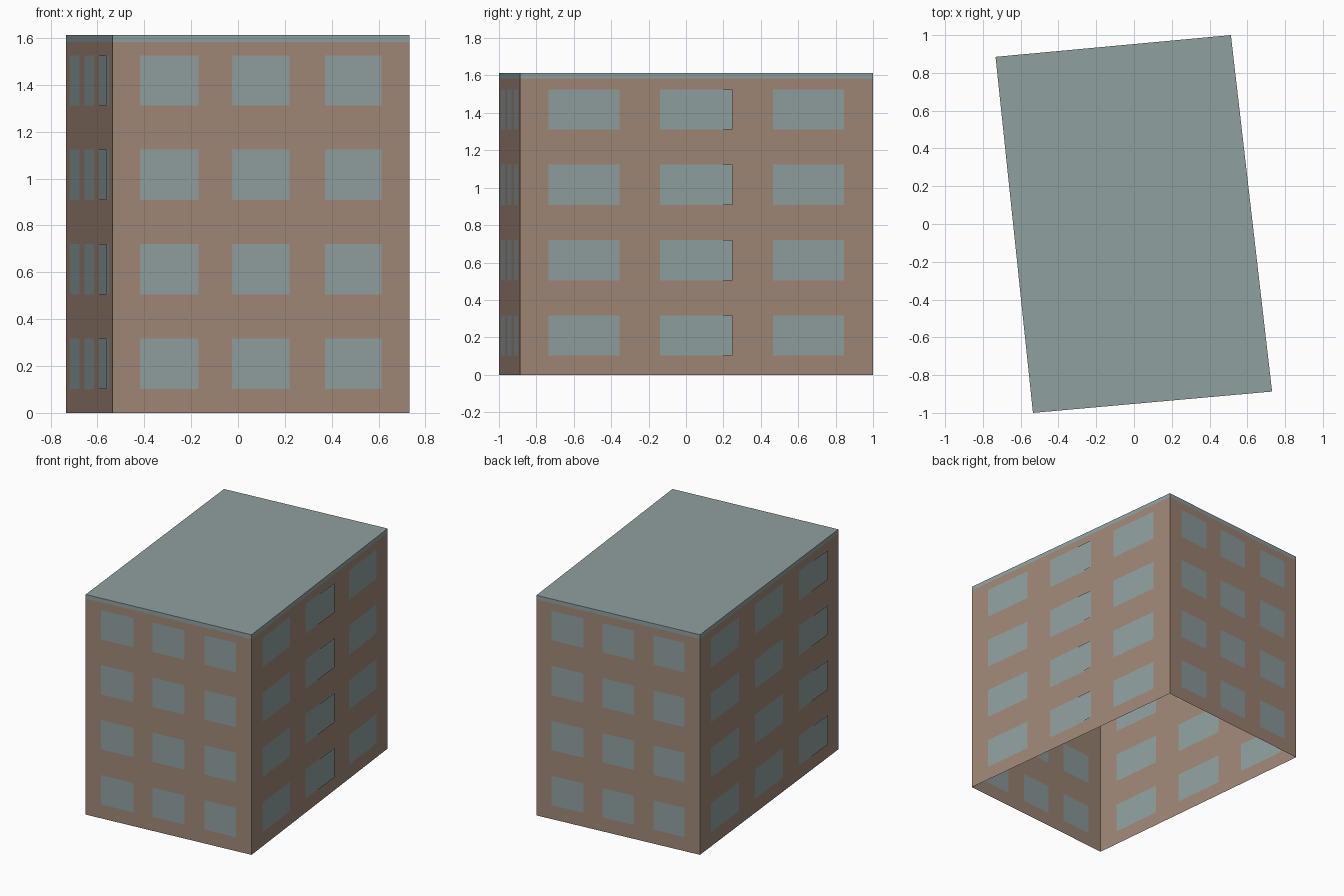
import bpy
import bmesh
from mathutils import Vector

cube = bpy.data.objects.get("Cube")
if cube:
    bpy.data.objects.remove(cube, do_unlink=True)


def make_material(name, colour):
    mat = bpy.data.materials.new(name)
    mat.use_nodes = True
    mat.diffuse_color = colour
    mat.node_tree.nodes["Principled BSDF"].inputs["Base Color"].default_value = colour
    return mat


BRICK = make_material("brown_wall", (0.35, 0.245, 0.187, 1))
GREY = make_material("blue_grey", (0.28, 0.35, 0.35, 1))

# Footprint corners, counter-clockwise from the front
CORNERS = [Vector(c) for c in ((-0.535, -1, 0), (0.731, -0.887, 0),
                               (0.513, 1, 0), (-0.733, 0.885, 0))]
SIDES = ["front", "left", "back", "right"]
ROOF_Z, BAND_Z = 1.613, 1.583
SHORT_COLS = [0.093, 0.289, 0.403, 0.596, 0.715, 0.906]
LONG_COLS = [0.081, 0.281, 0.396, 0.601, 0.716, 0.918]
ROWS = [z for floor in range(4) for z in (0.102 + 0.403 * floor, 0.317 + 0.403 * floor)]
AJAR = {"left": 1, "right": 2}      # column of slightly opened windows


def make_object(name, bm):
    mesh = bpy.data.meshes.new(name)
    for mat in (BRICK, GREY):
        mesh.materials.append(mat)
    bm.to_mesh(mesh)
    bm.free()
    obj = bpy.data.objects.new(name, mesh)
    bpy.context.collection.objects.link(obj)
    return obj


def build_wall(side, a, b, cols):
    """Wall cut into a grid, with the window cells in grey."""
    bm = bmesh.new()
    us, zs = [0] + cols + [1], [0] + ROWS + [BAND_Z]
    grid = [[bm.verts.new(a.lerp(b, u) + Vector((0, 0, z))) for u in us] for z in zs]
    for r in range(len(zs) - 1):
        for c in range(len(us) - 1):
            face = bm.faces.new((grid[r][c], grid[r][c + 1],
                                 grid[r + 1][c + 1], grid[r + 1][c]))
            face.material_index = int(r % 2 == 1 and c % 2 == 1)
    make_object(side + "_wall", bm)


def build_ajar_windows(side, a, b, cols, column):
    """Thin panes whose far edge for 'left' and 'right' walls swings outward."""
    out = (b - a).cross(Vector((0, 0, 1))).normalized()
    start = a.lerp(b, cols[2 * column]) + out * 0.001
    end = a.lerp(b, cols[2 * column + 1]) + out * 0.009
    bm = bmesh.new()
    for low, high in zip(ROWS[::2], ROWS[1::2]):
        points = [start + Vector((0, 0, low)), end + Vector((0, 0, low)),
                  end + Vector((0, 0, high)), start + Vector((0, 0, high))]
        bm.faces.new([bm.verts.new(p) for p in points]).material_index = 1
    make_object(side + "_ajar_windows", bm)


# Walls and windows
for i, side in enumerate(SIDES):
    a, b = CORNERS[i], CORNERS[(i + 1) % 4]
    cols = LONG_COLS if i % 2 else SHORT_COLS
    build_wall(side, a, b, cols)
    if side in AJAR:
        build_ajar_windows(side, a, b, cols, AJAR[side])

# Flat roof with its edge band
bm = bmesh.new()
low = [bm.verts.new(c + Vector((0, 0, BAND_Z))) for c in CORNERS]
top = [bm.verts.new(c + Vector((0, 0, ROOF_Z))) for c in CORNERS]
bm.faces.new(top)
for i in range(4):
    j = (i + 1) % 4
    bm.faces.new((low[i], low[j], top[j], top[i]))
for face in bm.faces:
    face.material_index = 1
make_object("roof", bm)
